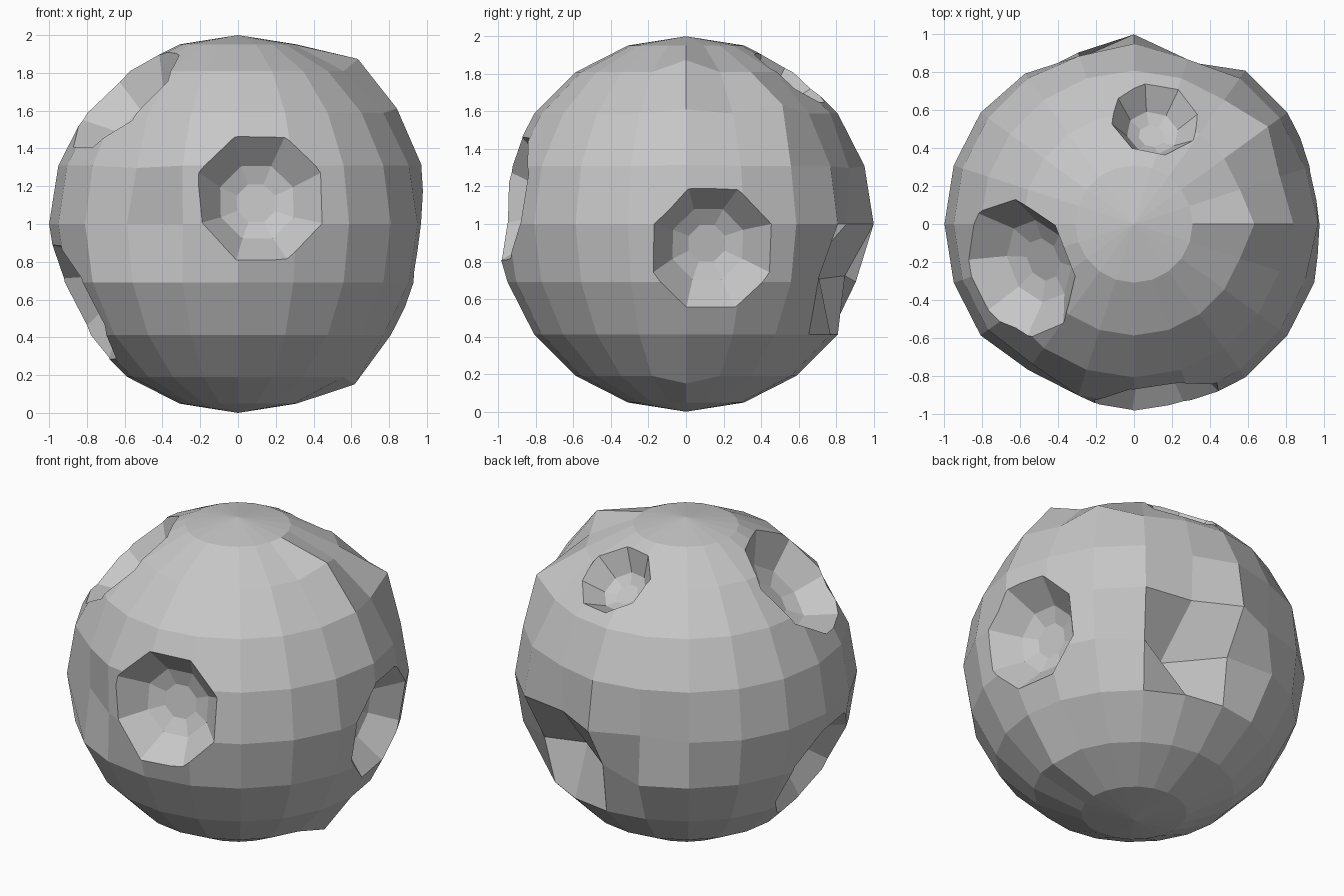
import bpy, bmesh, math
from mathutils import Vector

if "Cube" in bpy.data.objects:
    bpy.data.objects.remove(bpy.data.objects["Cube"], do_unlink=True)

CENTRE = Vector((0, 0, 1))
SEGMENTS, RINGS = 20, 10

# One stone colour
stone = bpy.data.materials.new("light grey stone")
stone.use_nodes = True
grey = (0.57, 0.57, 0.57, 1)
stone.diffuse_color = grey
bsdf = stone.node_tree.nodes["Principled BSDF"]
bsdf.inputs["Base Color"].default_value = grey
bsdf.inputs["Roughness"].default_value = 0.9


def add_object(name, bm, location):
    mesh = bpy.data.meshes.new(name)
    bm.to_mesh(mesh)
    bm.free()
    mesh.materials.append(stone)
    obj = bpy.data.objects.new(name, mesh)
    obj.location = location
    bpy.context.collection.objects.link(obj)
    return obj


def crater_cutter(name, direction, rim, depth):
    """Eight-sided bowl with steep walls and a small faceted floor."""
    axis = Vector(direction).normalized()
    corner = rim / math.cos(math.pi / 8)
    profile = [(0.2, 1.15), (0, 1), (-0.82 * depth, 0.58), (-depth, 0.3)]
    bm = bmesh.new()
    loops = []
    for height, scale in profile:
        angles = [(i + 0.5) * math.tau / 8 for i in range(8)]
        loops.append([bm.verts.new((corner * scale * math.cos(a),
                                    corner * scale * math.sin(a), height))
                      for a in angles])
    for upper, lower in zip(loops, loops[1:]):
        for i in range(8):
            j = (i + 1) % 8
            bm.faces.new((upper[i], lower[i], lower[j], upper[j]))
    bm.faces.new(loops[0])
    bm.faces.new(loops[-1][::-1])
    bmesh.ops.recalc_face_normals(bm, faces=bm.faces[:])
    reach = math.sqrt(1 - rim * rim) * 0.99
    obj = add_object(name, bm, CENTRE + axis * reach)
    obj.rotation_mode = "QUATERNION"
    obj.rotation_quaternion = axis.to_track_quat("Z", "Y")
    obj.hide_render = True
    return obj


# Corners moved in or out: (step down from pole, step round) -> radial scale
scales = {
    # back notch
    (5, 4): 0.90, (4, 4): 0.96, (6, 3): 0.92, (6, 5): 0.89,
    # flattened back
    (5, 6): 0.92, (4, 6): 0.98, (5, 7): 0.98,
    # front hollow and lip
    (5, 14): 0.945, (4, 13): 0.96, (5, 15): 1.04,
    # bumps and side
    (2, 0): 1.08, (3, 0): 1.04, (4, 0): 1.02, (3, 2): 1.08,
    (8, 0): 1.05, (5, 0): 0.99,
}
# Corners pushed straight along y: notch floor and front hollow
pushes = {(6, 4): -0.32, (5, 13): 0.14}

# Body: a faceted ball with some corners moved
bm = bmesh.new()
bmesh.ops.create_uvsphere(bm, u_segments=SEGMENTS, v_segments=RINGS, radius=1)
for v in bm.verts:
    ring = round(math.acos(max(-1, min(1, v.co.z))) / math.pi * RINGS)
    step = round(math.atan2(v.co.y, v.co.x) / math.tau * SEGMENTS) % SEGMENTS
    v.co *= scales.get((ring, step), 1)
    v.co.y += pushes.get((ring, step), 0)
body = add_object("rocky_body", bm, CENTRE)

# Craters: direction from the centre, rim radius, depth of floor below the rim
craters = {
    "front": ((0.13, -0.98, 0.15), 0.335, 0.20),
    "left": ((0.98, 0.15, -0.14), 0.325, 0.20),
    "top_back": ((0.115, 0.57, 0.80), 0.22, 0.16),
    "upper_right": ((-0.64, -0.25, 0.70), 0.36, 0.19),
    "lower_right": ((-0.87, -0.12, -0.44), 0.345, 0.18),
}
cutters = []
for name, (direction, rim, depth) in craters.items():
    cutter = crater_cutter(name + "_crater_cutter", direction, rim, depth)
    cutters.append(cutter)
    cut = body.modifiers.new(name + "_crater", "BOOLEAN")
    cut.operation = "DIFFERENCE"
    cut.solver = "EXACT"
    cut.object = cutter

# Apply the cuts and discard the cutters
bpy.context.view_layer.update()
graph = bpy.context.evaluated_depsgraph_get()
carved = bpy.data.meshes.new_from_object(body.evaluated_get(graph))
body.modifiers.clear()
body.data = carved
for cutter in cutters:
    bpy.data.objects.remove(cutter, do_unlink=True)
for face in body.data.polygons:
    face.use_smooth = False
